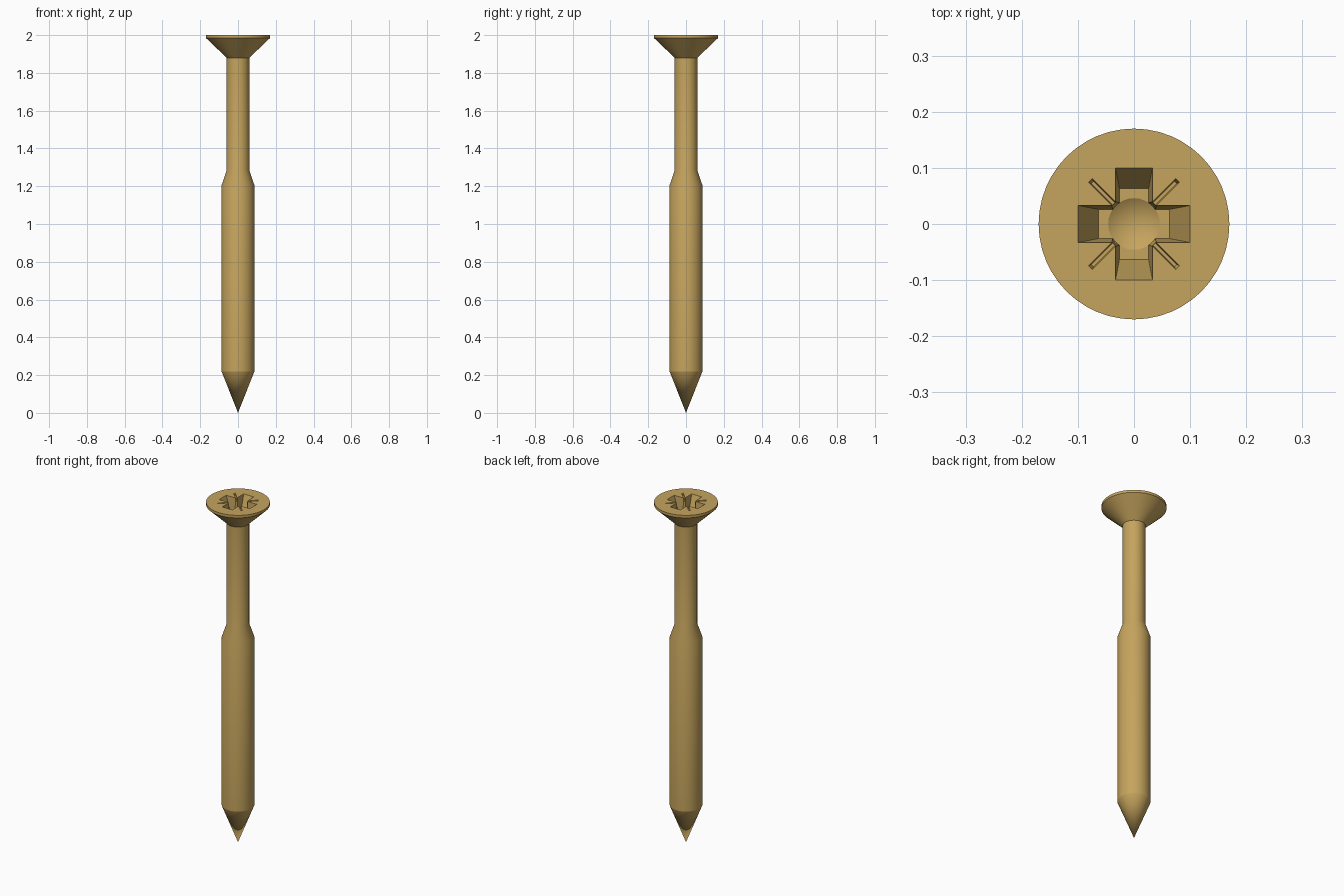
import bpy, bmesh
from math import radians, pi
from mathutils import Matrix

if "Cube" in bpy.data.objects:
    bpy.data.objects.remove(bpy.data.objects["Cube"])

SEGMENTS = 48
TOP = 2.0

brass = bpy.data.materials.new("brass")
brass.diffuse_color = (0.56, 0.37, 0.11, 1)
brass.use_nodes = True
brass.node_tree.nodes["Principled BSDF"].inputs["Base Color"].default_value = brass.diffuse_color


def finish(name, bm):
    bmesh.ops.remove_doubles(bm, verts=bm.verts, dist=1e-5)
    bmesh.ops.recalc_face_normals(bm, faces=bm.faces)
    mesh = bpy.data.meshes.new(name)
    bm.to_mesh(mesh)
    bm.free()
    mesh.materials.append(brass)
    obj = bpy.data.objects.new(name, mesh)
    bpy.context.collection.objects.link(obj)
    return obj


def lathe(name, profile, segments):
    bm = bmesh.new()
    verts = [bm.verts.new((r, 0, z)) for r, z in profile]
    edges = [bm.edges.new(pair) for pair in zip(verts, verts[1:])]
    bmesh.ops.spin(bm, geom=verts + edges, cent=(0, 0, 0), axis=(0, 0, 1),
                   angle=2 * pi, steps=segments)
    return finish(name, bm)


def tapered_bar(name, top, bottom, depth, angle):
    """Bar through the axis: half sizes at the head face and at the floor."""
    over = 0.02
    bm = bmesh.new()
    bmesh.ops.create_cube(bm, size=2)
    for v in bm.verts:
        if v.co.z > 0:
            size = [t + (t - b) * over / depth for t, b in zip(top, bottom)]
            z = TOP + over
        else:
            size, z = bottom, TOP - depth
        v.co = (v.co.x * size[0], v.co.y * size[1], z)
    bm.transform(Matrix.Rotation(radians(angle), 4, "Z"))
    return finish(name, bm)


# Screw body: point, thick shaft, neck and countersunk head
screw = lathe("screw", [(0, 0), (0.087, 0.22), (0.087, 1.205), (0.06, 1.285),
                        (0.06, 1.88), (0.17, 1.985), (0.17, TOP), (0, TOP)], SEGMENTS)

# Cross recess with a conical centre
cutters = [tapered_bar(f"slot_cutter_{a}", (0.1, 0.033), (0.063, 0.026), 0.1, a)
           for a in (0, 90)]
cutters.append(lathe("centre_cutter", [(0, 1.87), (0.046, 1.9), (0.053, 2.02), (0, 2.02)], 32))

# Thin diagonal marks between the slots
cutters += [tapered_bar(f"mark_cutter_{a}", (0.11, 0.0045), (0.105, 0.003), 0.02, a)
            for a in (45, 135)]

bpy.context.view_layer.objects.active = screw
for cutter in cutters:
    cut = screw.modifiers.new(cutter.name, "BOOLEAN")
    cut.operation = "DIFFERENCE"
    cut.solver = "EXACT"
    cut.object = cutter
    bpy.ops.object.modifier_apply(modifier=cut.name)
    bpy.data.objects.remove(cutter)

screw.select_set(True)
bpy.ops.object.shade_smooth_by_angle(angle=radians(20))
